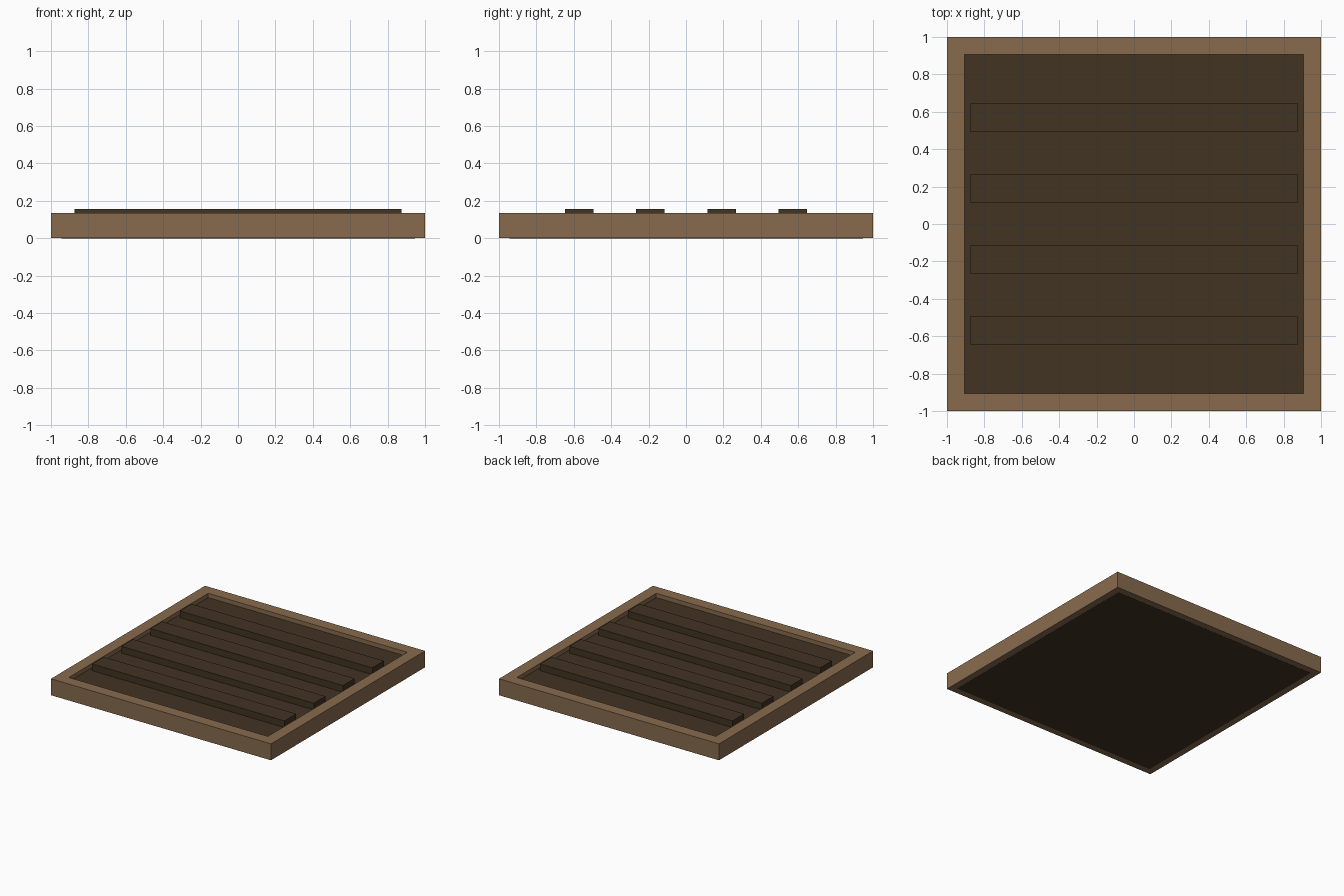
import bpy
import bmesh

cube = bpy.data.objects.get("Cube")
if cube:
    bpy.data.objects.remove(cube, do_unlink=True)


def make_material(name, color):
    mat = bpy.data.materials.new(name)
    mat.use_nodes = True
    mat.diffuse_color = color
    mat.node_tree.nodes["Principled BSDF"].inputs["Base Color"].default_value = color
    return mat


def add_object(name, bm, mat):
    bmesh.ops.recalc_face_normals(bm, faces=bm.faces)
    mesh = bpy.data.meshes.new(name)
    bm.to_mesh(mesh)
    bm.free()
    mesh.materials.append(mat)
    obj = bpy.data.objects.new(name, mesh)
    bpy.context.collection.objects.link(obj)
    return obj


def add_box(name, half_x, half_y, bottom, top, mat, y=0.0):
    bm = bmesh.new()
    bmesh.ops.create_cube(bm, size=2)
    for v in bm.verts:
        v.co = (v.co.x * half_x, y + v.co.y * half_y, top if v.co.z > 0 else bottom)
    return add_object(name, bm, mat)


light_wood = make_material("light wood", (0.246, 0.147, 0.076, 1))
dark_wood = make_material("dark wood", (0.053, 0.033, 0.016, 1))

# Square frame: outer and inner rings joined into a closed band
OUTER, INNER, HEIGHT = 1.0, 0.905, 0.135
bm = bmesh.new()
rings = []
for half, z in ((OUTER, 0), (OUTER, HEIGHT), (INNER, HEIGHT), (INNER, 0)):
    rings.append([bm.verts.new((sx * half, sy * half, z))
                  for sx, sy in ((-1, -1), (1, -1), (1, 1), (-1, 1))])
for r in range(4):
    a, b = rings[r], rings[(r + 1) % 4]
    for i in range(4):
        j = (i + 1) % 4
        bm.faces.new((a[i], a[j], b[j], b[i]))
add_object("frame", bm, light_wood)

# Recessed panel, let into the underside of the frame
add_box("panel", 0.945, 0.945, -0.001, 0.1, dark_wood)

# Four raised slats across the panel
for i in range(4):
    add_box(f"slat_{i + 1}", 0.875, 0.076, 0.09, 0.155, dark_wood, y=(i - 1.5) * 0.38)
